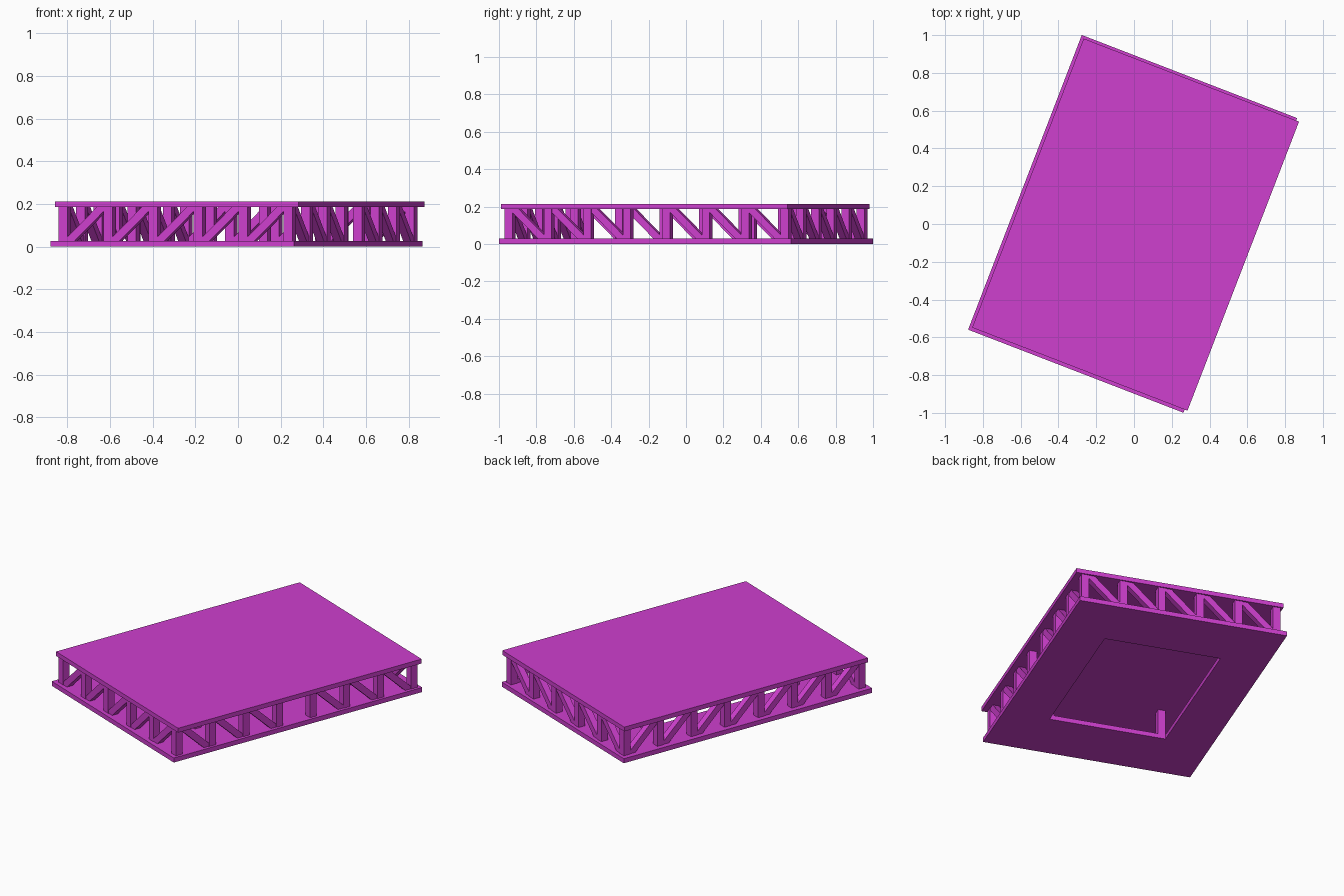
import bpy, bmesh, math
from mathutils import Vector, Matrix

if "Cube" in bpy.data.objects:
    bpy.data.objects.remove(bpy.data.objects["Cube"])

TURN = math.radians(-21.1)          # whole deck is turned about z
ROT = Matrix.Rotation(TURN, 4, 'Z')
BAY = 0.226                         # truss bay length
U, V = 2.5 * BAY, 3.5 * BAY         # half spans of the truss lines
Z0, Z1 = 0.028, 0.186               # truss bottom and top
H = 0.213                           # overall height
POST, BRACE = 0.044, 0.038

mat = bpy.data.materials.new("purple")
mat.diffuse_color = (0.62, 0.05, 0.62, 1)
mat.use_nodes = True
mat.node_tree.nodes["Principled BSDF"].inputs["Base Color"].default_value = mat.diffuse_color


def finish(name, bm):
    bmesh.ops.recalc_face_normals(bm, faces=bm.faces)
    bm.transform(ROT)
    me = bpy.data.meshes.new(name)
    bm.to_mesh(me)
    bm.free()
    me.materials.append(mat)
    ob = bpy.data.objects.new(name, me)
    bpy.context.collection.objects.link(ob)
    return ob


def box(name, centre, size):
    bm = bmesh.new()
    m = Matrix.Translation(centre) @ Matrix.Diagonal((*size, 1))
    bmesh.ops.create_cube(bm, size=1, matrix=m)
    return finish(name, bm)


def post(name, u, v):
    return box(name, (u, v, (Z0 + Z1) / 2), (POST, POST, Z1 - Z0))


def brace(name, a, b):
    # sloping bar with level ends: a parallelogram pushed out sideways
    a, b = Vector(a), Vector(b)
    d = (b - a).normalized()
    flat = Vector((d.x, d.y, 0)).normalized()
    side = flat.cross(Vector((0, 0, 1))) * BRACE / 2
    half = flat * (BRACE / abs(d.z) / 2)
    bm = bmesh.new()
    f = bm.faces.new([bm.verts.new(p - side) for p in (a - half, a + half, b + half, b - half)])
    ext = bmesh.ops.extrude_face_region(bm, geom=[f])
    bmesh.ops.translate(bm, vec=side * 2,
                        verts=[e for e in ext["geom"] if isinstance(e, bmesh.types.BMVert)])
    return finish(name, bm)


def truss(name, start, step, bays, skip=()):
    # posts at each node, one brace per bay running between opposite chords
    start, step = Vector(start), Vector(step)
    direction = step.normalized()
    inset = direction * 0.03
    rising = step.x > 0
    za, zb = (Z0, Z1) if rising else (Z1, Z0)
    for i in range(bays + 1):
        p = start + step * i
        # the long trusses own the corner posts
        if not (rising and i in (0, bays)):
            post(f"{name}_post_{i + 1}", p.x, p.y)
        if i < bays and i not in skip:
            a, b = p + inset, p + step - inset
            brace(f"{name}_brace_{i + 1}", (a.x, a.y, za), (b.x, b.y, zb))


# bottom plate with a rectangular opening
bm = bmesh.new()
rings = []
for hx, hy, z in ((0.611, 0.836, 0), (0.611, 0.836, Z0), (0.342, 0.475, Z0), (0.342, 0.475, 0)):
    rings.append([bm.verts.new((x * hx - 0.007, y * hy - 0.002, z))
                  for x, y in ((-1, -1), (1, -1), (1, 1), (-1, 1))])
for k in range(4):
    r, s = rings[k], rings[(k + 1) % 4]
    for i in range(4):
        j = (i + 1) % 4
        bm.faces.new((r[i], r[j], s[j], s[i]))
finish("bottom_plate", bm)

# top plate, slightly shorter and shifted sideways
box("top_plate", (0.009, 0.0, (Z1 + H) / 2), (1.222, 1.64, H - Z1))

# perimeter trusses
truss("right_truss", (U, -V), (0, BAY), 7, skip=(3,))
truss("left_truss", (-U, -V), (0, BAY), 7)
truss("front_truss", (-U, -V), (BAY, 0), 5)
truss("back_truss", (-U, V), (BAY, 0), 5)

# inner columns at the corners of the opening
for su in (-1, 1):
    for sv in (-1, 1):
        post("inner_column", su * 0.33, sv * 0.505)
